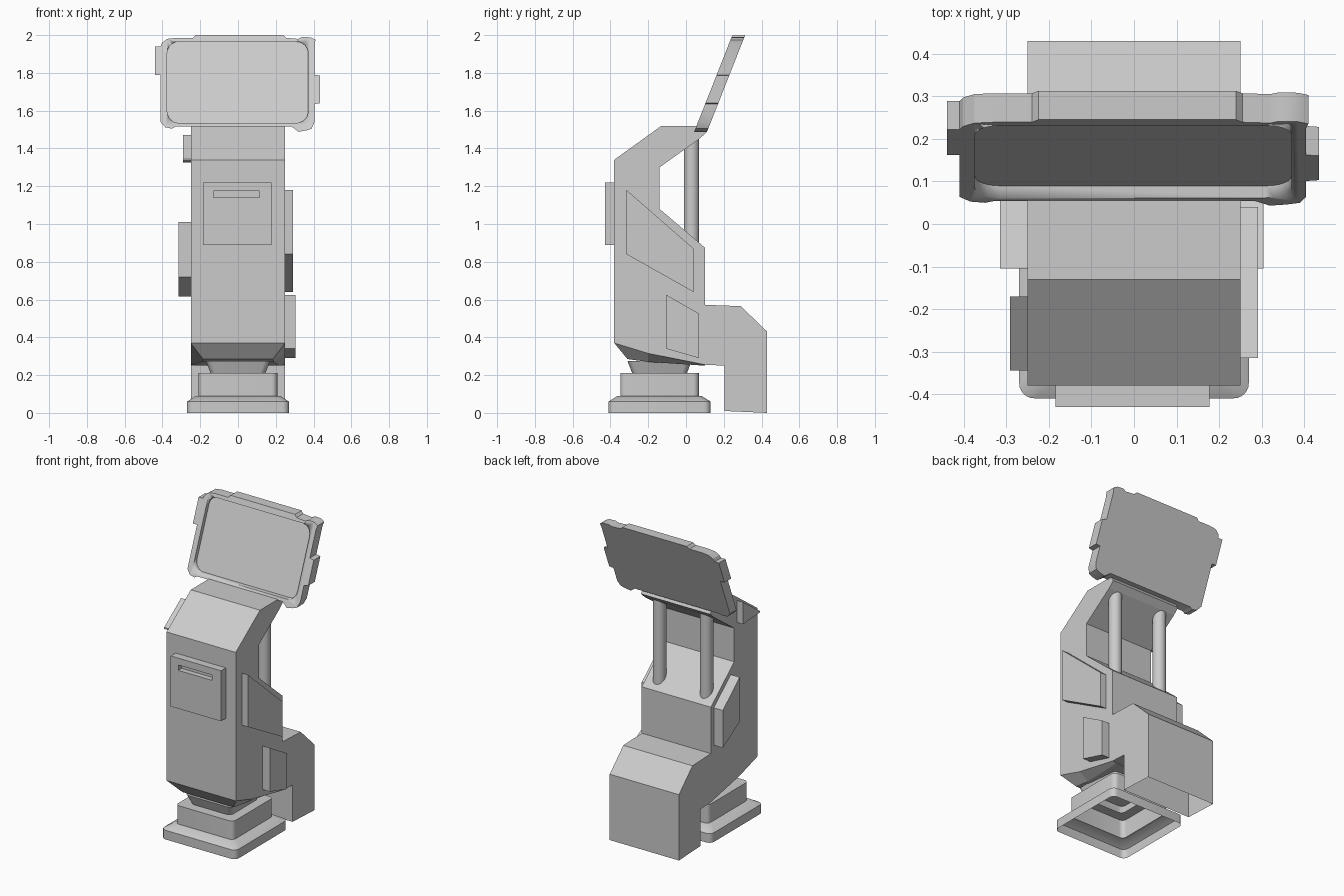
import bpy, bmesh
from math import sin, cos, pi, radians

if "Cube" in bpy.data.objects:
    bpy.data.objects.remove(bpy.data.objects["Cube"])


def finish(name, bm, smooth=False):
    bmesh.ops.recalc_face_normals(bm, faces=bm.faces)
    me = bpy.data.meshes.new(name)
    bm.to_mesh(me)
    bm.free()
    ob = bpy.data.objects.new(name, me)
    bpy.context.collection.objects.link(ob)
    bpy.ops.object.select_all(action='DESELECT')
    ob.select_set(True)
    bpy.context.view_layer.objects.active = ob
    if smooth:
        bpy.ops.object.shade_smooth_by_angle(angle=radians(30))
    return ob


def loft(name, rings, cap_start=True, cap_end=True, skip=(), smooth=False):
    bm = bmesh.new()
    loops = [[bm.verts.new(p) for p in r] for r in rings]
    n = len(loops[0])
    for a, b in zip(loops, loops[1:]):
        for i in range(n):
            if i not in skip:
                j = (i + 1) % n
                bm.faces.new((a[i], a[j], b[j], b[i]))
    if cap_start:
        bm.faces.new(loops[0])
    if cap_end:
        bm.faces.new(loops[-1])
    return finish(name, bm, smooth)


def side_prism(name, pts, x0, x1, skip=()):
    """Side profile (y, z) extruded along x."""
    return loft(name, [[(x, y, z) for y, z in pts] for x in (x0, x1)], skip=skip)


def front_prism(name, pts, y0, y1, lean=0.0, smooth=False):
    """Front outline (x, z) extruded along y, leaning back with height."""
    return loft(name, [[(x, y + (z - 1.485) * lean, z) for x, z in pts]
                       for y in (y0, y1)], smooth=smooth)


def rounded_rect(hx, hy, r, cx=0.0, cy=0.0, seg=6):
    out = []
    for q, (sx, sy) in enumerate(((1, 1), (-1, 1), (-1, -1), (1, -1))):
        for k in range(seg + 1):
            a = (q + k / seg) * pi / 2
            out.append((cx + sx * (hx - r) + r * cos(a), cy + sy * (hy - r) + r * sin(a)))
    return out


def rect(x0, x1, z0, z1):
    return [(x0, z0), (x1, z0), (x1, z1), (x0, z1)]


def cut(ob, cutter):
    cutter.hide_render = True
    m = ob.modifiers.new("cut", 'BOOLEAN')
    m.object, m.operation, m.solver = cutter, 'DIFFERENCE', 'EXACT'
    bpy.ops.object.select_all(action='DESELECT')
    ob.select_set(True)
    bpy.context.view_layer.objects.active = ob
    bpy.ops.object.modifier_apply(modifier=m.name)
    bpy.data.objects.remove(cutter)


# main cabinet with rear box; open underneath the box and above the tapered underside
side_prism("cabinet", [
    (-0.38, 0.37), (-0.38, 1.34), (-0.13, 1.52), (0.085, 1.52), (0.108, 1.485),
    (0.07, 1.45), (-0.14, 1.30), (-0.14, 1.08), (0.10, 0.875), (0.10, 0.572),
    (0.29, 0.565), (0.43, 0.43), (0.43, 0.0), (0.205, 0.01), (0.205, 0.25),
    (0.10, 0.255), (-0.20, 0.315)], -0.25, 0.25, skip=(12, 15, 16))

# tapered underside of the cabinet
top = [(0.25, -0.38, 0.37), (0.25, -0.20, 0.315), (0.25, 0.10, 0.255)]
low = [(0.185, -0.31, 0.285), (0.19, -0.20, 0.27), (0.22, 0.10, 0.25)]
loft("cabinet_underside",
     [r + [(-x, y, z) for x, y, z in reversed(r)] for r in (top, low)], cap_start=False)

# stepped hollow foot and neck
BASE_Y = -0.14
steps = [(0.27, 0.035, 0.0), (0.27, 0.035, 0.06), (0.222, 0.035, 0.09),
         (0.208, 0.03, 0.09), (0.208, 0.03, 0.21), (0.145, 0.03, 0.21), (0.17, 0.03, 0.275)]
loft("base_and_neck", [[(x, y, z) for x, y in rounded_rect(h, h, r, 0, BASE_Y)]
                       for h, r, z in steps], cap_start=False, smooth=True)

# front panel with slot
panel = front_prism("front_panel", rect(-0.185, 0.178, 0.89, 1.22), -0.43, -0.375)
cut(panel, front_prism("slot_cutter", rect(-0.13, 0.115, 1.14, 1.175), -0.5, -0.395))

# raised side panels
side_prism("right_upper_panel", [(-0.315, 1.18), (0.04, 0.87), (0.04, 0.64), (-0.315, 0.84)], 0.245, 0.292)
side_prism("right_lower_panel", [(-0.105, 0.625), (0.07, 0.525), (0.07, 0.29), (-0.105, 0.34)], 0.245, 0.305)
side_prism("left_panel", [(-0.105, 1.01), (0.07, 0.86), (0.07, 0.615), (-0.105, 0.72)], -0.315, -0.245)
side_prism("left_top_panel", [(-0.345, 1.345), (-0.17, 1.47), (-0.17, 1.325), (-0.345, 1.335)], -0.292, -0.245)

# rear support poles
for side, x in (("left", -0.17), ("right", 0.17)):
    loft(side + "_pole", [[(x + 0.04 * cos(i * pi / 12), 0.03 + 0.04 * sin(i * pi / 12), z)
                           for i in range(24)] for z in (0.87, 1.47)], smooth=True)

# leaning screen with tabs around its frame and a recessed display
LEAN = 0.395
screen = front_prism("screen", [
    (-0.41, 1.94), (-0.402, 1.96), (-0.375, 1.98), (-0.33, 1.985), (-0.24, 1.985),
    (-0.225, 2.0), (0.24, 2.0), (0.255, 1.985), (0.32, 1.98), (0.34, 1.99),
    (0.385, 1.988), (0.41, 1.975), (0.405, 1.95), (0.405, 1.79), (0.435, 1.785),
    (0.435, 1.64), (0.405, 1.635), (0.405, 1.54), (0.39, 1.505), (0.36, 1.495),
    (0.32, 1.488), (0.285, 1.515), (-0.33, 1.515), (-0.35, 1.505), (-0.385, 1.512),
    (-0.41, 1.54), (-0.41, 1.79), (-0.44, 1.79), (-0.44, 1.94)], 0.042, 0.11, LEAN, smooth=True)
cut(screen, front_prism("display_cutter", rounded_rect(0.373, 0.215, 0.06, -0.002, 1.75),
                        -0.1, 0.07, LEAN, smooth=True))
